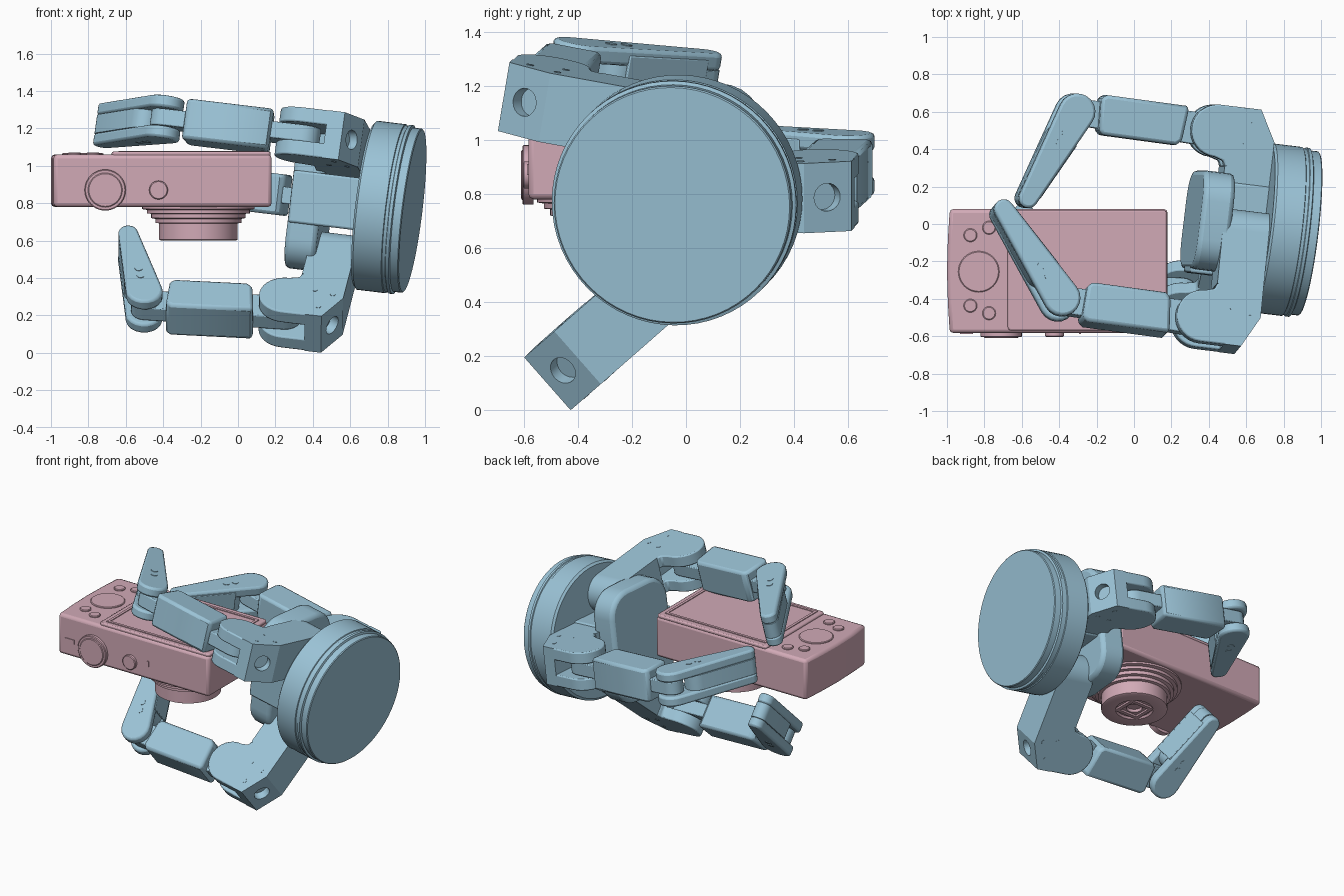
import bpy, bmesh, math
from mathutils import Vector, Matrix

if "Cube" in bpy.data.objects:
    bpy.data.objects.remove(bpy.data.objects["Cube"])

def material(name, col):
    m = bpy.data.materials.new(name)
    m.diffuse_color = (*col, 1)
    m.use_nodes = True
    m.node_tree.nodes["Principled BSDF"].inputs["Base Color"].default_value = m.diffuse_color
    return m

BLUE = material("steel_blue", (0.33, 0.55, 0.68))
PINK = material("dusty_pink", (0.64, 0.40, 0.47))

def frame(x, y, z, origin):
    m = Matrix((x, y, z)).transposed().to_4x4()
    m.translation = origin
    return m

def finish(name, bm, mat, fr, bevel):
    bmesh.ops.recalc_face_normals(bm, faces=bm.faces)
    me = bpy.data.meshes.new(name)
    bm.transform(fr)
    if fr.determinant() < 0:
        bmesh.ops.reverse_faces(bm, faces=bm.faces)
    bm.to_mesh(me)
    bm.free()
    for p in me.polygons:
        p.use_smooth = True
    me.set_sharp_from_angle(angle=math.radians(35))
    me.materials.append(mat)
    ob = bpy.data.objects.new(name, me)
    bpy.context.collection.objects.link(ob)
    if bevel:
        b = ob.modifiers.new("bevel", 'BEVEL')
        b.width, b.segments, b.limit_method = bevel, 2, 'ANGLE'
        b.angle_limit = math.radians(40)
    return ob

def prism(name, pts, lo, hi, mat, fr, bevel=0.012):
    """Extrude a 2D outline along the frame's third axis."""
    bm = bmesh.new()
    a = [bm.verts.new((p[0], p[1], lo)) for p in pts]
    b = [bm.verts.new((p[0], p[1], hi)) for p in pts]
    bm.faces.new(a)
    bm.faces.new(b)
    for i in range(len(pts)):
        j = (i + 1) % len(pts)
        bm.faces.new((a[i], a[j], b[j], b[i]))
    return finish(name, bm, mat, fr, bevel)

def lathe(name, prof, mat, fr, n=48):
    """Spin (radius, height) points about the frame's third axis."""
    bm = bmesh.new()
    rings = [[bm.verts.new((r * math.cos(2 * math.pi * i / n), r * math.sin(2 * math.pi * i / n), h))
              for i in range(n)] for r, h in prof]
    bm.faces.new(rings[0])
    bm.faces.new(rings[-1])
    for p, q in zip(rings, rings[1:]):
        for i in range(n):
            j = (i + 1) % n
            bm.faces.new((p[i], p[j], q[j], q[i]))
    return finish(name, bm, mat, fr, 0)

def arc(c, r, a0, a1, n=10):
    return [(c[0] + r * math.cos(a0 + (a1 - a0) * i / n), c[1] + r * math.sin(a0 + (a1 - a0) * i / n))
            for i in range(n + 1)]

def capsule(c1, r1, c2, r2):
    """Tapered round-ended bar outline."""
    d = Vector(c2) - Vector(c1)
    t = math.atan2(d.y, d.x)
    k = math.acos((r1 - r2) / d.length)
    return arc(c2, r2, t - k, t + k) + arc(c1, r1, t + k, t + 2 * math.pi - k)

def rect(x0, x1, y0, y1, r=0.0):
    if not r:
        return [(x0, y0), (x1, y0), (x1, y1), (x0, y1)]
    h = math.pi / 2
    cs = [(x0 + r, y0 + r, 2), (x1 - r, y0 + r, 3), (x1 - r, y1 - r, 4), (x0 + r, y1 - r, 5)]
    return [p for x, y, q in cs for p in arc((x, y), r, q * h, (q + 1) * h, 6)]

# hand frame: N is the outward axis of the base disc, A points to the fingertips
N = Vector((0.985, -0.12, -0.12)).normalized()
A = -N
P0 = Vector((0.68, -0.02, 0.79))

def in_plane(y, z):
    d = Vector((0, y, z))
    return d - N * d.dot(N)

# wrist disc
U0 = in_plane(1, 0).normalized()
W0 = N.cross(U0)
lathe("wrist_disc", [(0.44, 0), (0.455, 0.012), (0.455, 0.165), (0.449, 0.168), (0.449, 0.185),
                     (0.455, 0.188), (0.455, 0.205), (0.442, 0.21), (0.442, 0.252), (0.437, 0.257)],
      BLUE, frame(U0, W0, N, P0), 64)

# palm block and rounded palm pad
FP = frame(U0, W0, A, P0)
prism("palm_block", rect(-0.27, 0.22, -0.14, 0.14), -0.01, 0.3, BLUE, FP)
prism("palm_front", rect(-0.285, 0, -0.14, 0.14), -0.01, 0.37, BLUE, FP)
prism("palm_pad", rect(-0.265, 0.265, -0.385, 0.38, 0.16), 0.205, 0.375, BLUE, FP, 0.025)

def finger(tag, base, direction, k2, v):
    u = in_plane(*direction).normalized()
    w = A.cross(u)
    fr = frame(A, u, w, base)
    k1 = (0.31, 0.485)
    # knuckle: L-shaped solid arm, forked around the joint
    plate = ([(0.16, 0.625)] + arc(k1, 0.14, math.pi / 2, -math.pi / 2, 16)
             + [(0.26, 0.33), (0.25, 0.3), (0.16, 0.3)])
    arm = [(0, 0), (0.0, 0.46), (0.09, 0.625), (0.18, 0.625), (0.18, 0.34), (0.25, 0.3), (0.25, 0)]
    for s in (-1, 1):
        lo, hi = sorted((0.05 * s, 0.13 * s))
        prism(tag + "_knuckle_plate", plate, lo, hi, BLUE, fr, 0.008)
        for p in ((0.06, 0.44), (0.12, 0.55), (0.16, 0.42)):
            prism(tag + "_knuckle_screw", arc(p, 0.014, 0, 5.7, 9), 0.128 * s, 0.132 * s, BLUE, fr, 0)
    core = prism(tag + "_knuckle_arm", arm, -0.13, 0.13, BLUE, fr, 0)
    for p in core.data.polygons:
        p.use_smooth = False
    # round access hole in the slanted knuckle end
    e1 = (A * 0.09 + u * 0.16).normalized()
    hole = lathe(tag + "_hole_cutter", [(0.052, -0.04), (0.052, 0.05)], BLUE,
                 frame(e1, w, e1.cross(w), base + A * 0.045 + u * 0.54), 24)
    hole.hide_render = True
    hole.hide_viewport = True
    cut = core.modifiers.new("hole", 'BOOLEAN')
    cut.object, cut.operation, cut.solver = hole, 'DIFFERENCE', 'EXACT'
    # spread joint drum on the wrist
    lathe(tag + "_spread_drum", [(0.13, -0.01), (0.13, 0.245), (0.12, 0.255)], BLUE, frame(u, w, A, base))
    # middle link: narrow tongue through both joints and a wide body
    prism(tag + "_link_tongue", capsule(k1, 0.09, k2, 0.07), -0.045, 0.045, BLUE, fr, 0.006)
    d = (Vector(k2) - Vector(k1))
    L = d.length
    d.normalize()
    q = Vector((-d.y, d.x))
    body = [(0.18, -0.08), (0.21, -0.105), (L - 0.15, -0.105), (L - 0.13, -0.08),
            (L - 0.12, 0.09), (L - 0.15, 0.11), (0.18, 0.11), (0.165, 0.1)]
    prism(tag + "_link_body", [Vector(k1) + d * x + q * y for x, y in body], -0.11, 0.11, BLUE, fr, 0.018)
    # fingertip: forked root, tapered bar and grip pad
    root = Vector(k2)
    end = root + v
    for s in (-1, 1):
        lo, hi = sorted((0.05 * s, 0.115 * s))
        prism(tag + "_tip_side", capsule(root, 0.098, end, 0.052), lo, hi, BLUE, fr, 0.014)
        for f in (0.24, 0.36):
            prism(tag + "_tip_screw", arc(root + v * f, 0.022, 0, 5.7, 9), 0.113 * s, 0.118 * s, BLUE, fr, 0)
    prism(tag + "_tip_core", capsule(root + v * 0.32, 0.08, end, 0.052), -0.052, 0.052, BLUE, fr, 0.002)
    n = Vector((v.y, -v.x)).normalized()
    pad = [root + v * f + n * o for f, o in ((0.3, 0.07), (0.95, 0.04), (0.95, 0.058), (0.3, 0.09))]
    prism(tag + "_tip_pad", pad, -0.09, 0.09, BLUE, fr, 0.004)

def pivot(y, z):
    return P0 + in_plane(y - P0.y, z - P0.z)

finger("upper_finger", pivot(-0.07, 1.04), (-0.985, 0.165), (1.07, 0.475), Vector((0.36, -0.44)))
finger("rear_finger", P0.copy(), (1, 0), (1.07, 0.495), Vector((0.205, -0.49)))
finger("lower_finger", pivot(-0.065, 0.488), (-0.75, -0.66), (1.06, 0.565), Vector((0.165, -0.45)))

# camera body lying on its front, one end slightly bowed
I = Matrix.Identity(4)
bow = [(-0.985, 0.08), (-0.995, -0.08), (-1.0, -0.25), (-0.995, -0.42), (-0.985, -0.583)]
prism("camera_body", bow + [(0.18, -0.583), (0.18, 0.08)], 0.78, 1.06, PINK, I, 0.02)
prism("screen_plate", rect(-0.675, 0.175, -0.57, 0.075, 0.02), 1.05, 1.075, PINK, I, 0.008)
# raised rim around the display
x0, x1, y0, y1, t = -0.64, 0.14, -0.54, 0.035, 0.018
for r in ((x0, x1, y0, y0 + t), (x0, x1, y1 - t, y1), (x0, x0 + t, y0, y1), (x1 - t, x1, y0, y1)):
    prism("screen_rim", rect(*r), 1.07, 1.08, PINK, I, 0)

def disc(name, c, r, axis, length):
    z = Vector(axis)
    x = Vector((1, 0, 0))
    lathe(name, [(r, -0.02), (r, length - 0.004), (r - 0.005, length)], PINK, frame(x, z.cross(x), z, Vector(c)), 40)

# rear dial and buttons
disc("control_dial", (-0.83, -0.255, 1.06), 0.11, (0, 0, 1), 0.008)
for x, y in ((-0.875, -0.06), (-0.775, -0.02), (-0.875, -0.437), (-0.775, -0.477)):
    disc("rear_button", (x, y, 1.06), 0.036, (0, 0, 1), 0.01)
# edge controls
disc("mode_knob", (-0.71, -0.583, 0.87), 0.11, (0, -1, 0), 0.022)
disc("mode_knob_cap", (-0.71, -0.59, 0.87), 0.092, (0, -1, 0), 0.02)
disc("shutter_button", (-0.425, -0.583, 0.87), 0.05, (0, -1, 0), 0.02)
FF = frame(Vector((1, 0, 0)), Vector((0, 0, 1)), Vector((0, -1, 0)), Vector((0, 0, 0)))
prism("edge_switch", rect(-0.93, -0.86, 0.875, 0.905), 0.57, 0.588, PINK, FF, 0)
prism("edge_mark", rect(-0.295, -0.283, 0.87, 0.91), 0.57, 0.588, PINK, FF, 0)

# stepped lens barrel pointing down
down = frame(Vector((1, 0, 0)), Vector((0, -1, 0)), Vector((0, 0, -1)), Vector((-0.212, -0.25, 0.78)))
lathe("lens_barrel", [(0.3, -0.02), (0.3, 0.012), (0.275, 0.016), (0.275, 0.035), (0.252, 0.037),
                      (0.252, 0.06), (0.23, 0.064), (0.23, 0.085), (0.21, 0.088), (0.21, 0.175),
                      (0.2, 0.18), (0.12, 0.18), (0.11, 0.168), (0.05, 0.168), (0.045, 0.15)], PINK, down, 64)
for s in (-1, 1):
    prism("lens_shutter_blade", rect(-0.075, 0.075, *sorted((0.06 * s, 0.085 * s))), 0.16, 0.18, PINK, down, 0)
    prism("lens_shutter_side", rect(*sorted((0.065 * s, 0.09 * s)), -0.085, 0.085), 0.16, 0.18, PINK, down, 0)
